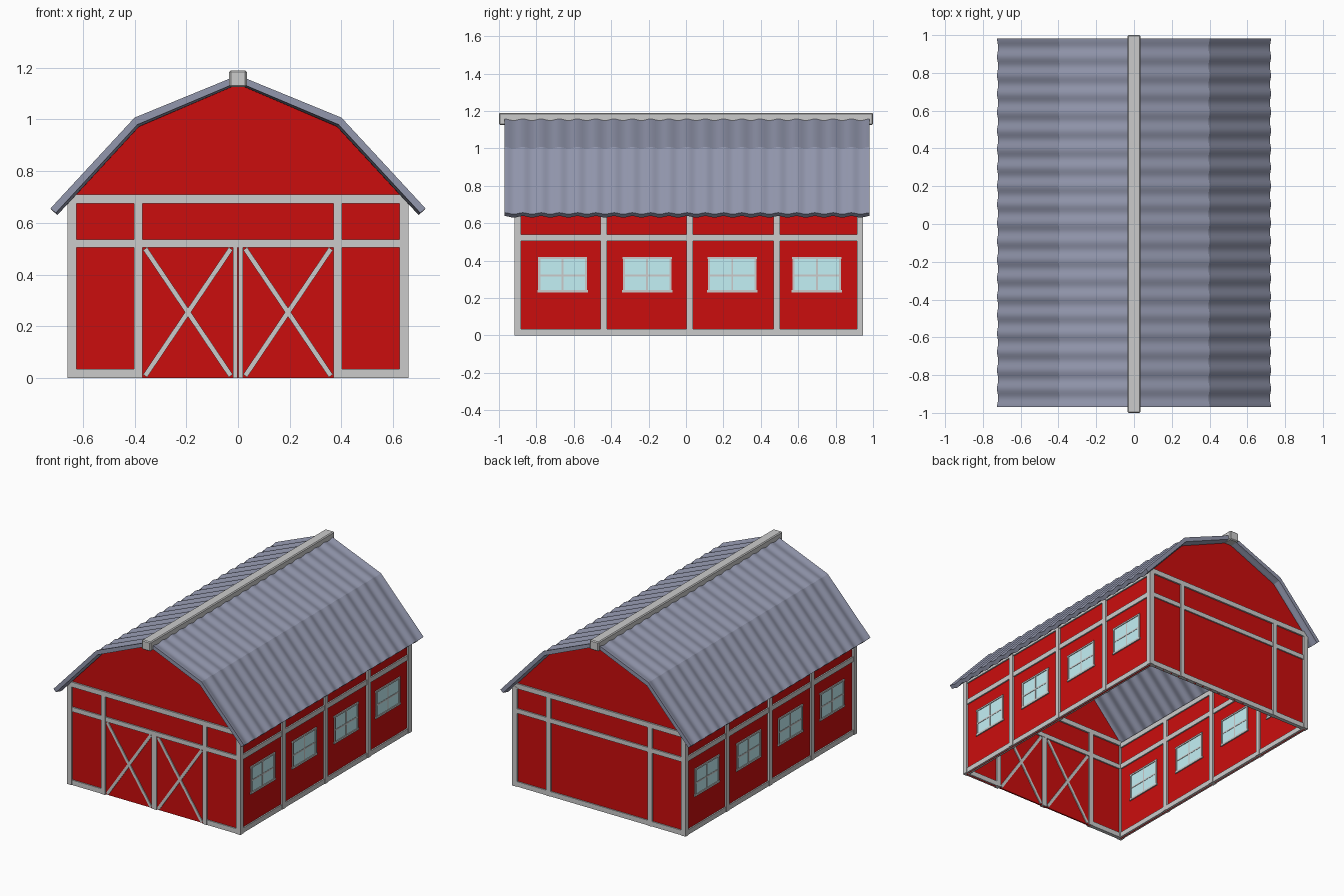
import bpy, bmesh, math
from mathutils import Matrix, Vector

if "Cube" in bpy.data.objects:
    bpy.data.objects.remove(bpy.data.objects["Cube"])


def material(name, rgb):
    m = bpy.data.materials.new(name)
    m.diffuse_color = (*rgb, 1)
    m.use_nodes = True
    m.node_tree.nodes["Principled BSDF"].inputs["Base Color"].default_value = m.diffuse_color
    return m


RED = material("red_paint", (0.6, 0.004, 0.004))
ROOF = material("blue_grey_metal", (0.29, 0.31, 0.42))
GLASS = material("pale_glass", (0.55, 0.88, 0.92))


def finish(name, bm, mat=None):
    bmesh.ops.recalc_face_normals(bm, faces=bm.faces)
    me = bpy.data.meshes.new(name)
    bm.to_mesh(me)
    bm.free()
    ob = bpy.data.objects.new(name, me)
    bpy.context.collection.objects.link(ob)
    if mat:
        me.materials.append(mat)
    return ob


def boxes(name, items, mat=None, mirror=False):
    """One object from (x0, x1, y0, y1, z0, z1) boxes, optionally mirrored in x."""
    bm = bmesh.new()
    for x0, x1, y0, y1, z0, z1 in items:
        for s in ((1, -1) if mirror else (1,)):
            c = Vector((s * (x0 + x1) / 2, (y0 + y1) / 2, (z0 + z1) / 2))
            size = (x1 - x0, y1 - y0, z1 - z0, 1)
            bmesh.ops.create_cube(bm, size=1, matrix=Matrix.Translation(c) @ Matrix.Diagonal(size))
    return finish(name, bm, mat)


YF, YB = -0.90, 0.93           # front and back wall planes
XW = 0.642                     # side wall plane
POSTS = [YF, -0.44, 0.02, 0.485, YB]

# red walls, open underneath
boxes("side_walls", [(XW - 0.005, XW + 0.005, YF, YB, 0, 0.70)], RED, True)
half = [(XW, 0), (XW, 0.70), (0.387, 0.985), (0, 1.148)]
outline = half + [(-x, z) for x, z in reversed(half[:-1])]
for name, y in (("front_wall", YF), ("back_wall", YB)):
    bm = bmesh.new()
    f = bm.faces.new([bm.verts.new((x, y - 0.005, z)) for x, z in outline])
    r = bmesh.ops.extrude_face_region(bm, geom=[f])
    bmesh.ops.translate(bm, vec=(0, 0.01, 0), verts=[v for v in r["geom"] if isinstance(v, bmesh.types.BMVert)])
    finish(name, bm, RED)

# side framing
boxes("side_posts", [(0.625, 0.66, y - 0.017, y + 0.017, 0, 0.685) for y in POSTS], None, True)
boxes("side_rails", [(0.628, 0.656, YF, YB, z, z + 0.034) for z in (0, 0.505, 0.66)], None, True)

# end framing, front bottom rail stops at the door
for name, y, inner in (("front", YF, 0.4), ("back", YB, 0.0)):
    boxes(name + "_posts", [(0.37, 0.402, y - 0.016, y + 0.016, 0, 0.675)], None, True)
    boxes(name + "_bottom_rail", [(inner, 0.625, y - 0.013, y + 0.013, 0, 0.034)], None, True)
    boxes(name + "_beams", [(-0.625, 0.625, y - 0.014, y + 0.014, 0.505, 0.536),
                            (-0.655, 0.655, y - 0.016, y + 0.016, 0.675, 0.709)])

# double door: centre stiles and crossed braces
boxes("door_stiles", [(0.001, 0.019, YF - 0.013, YF + 0.013, 0, 0.505)], None, True)
bm = bmesh.new()
for s in (1, -1):
    for a, b in ((0.025, 0.362), (0.362, 0.025)):
        d = Vector((s * (b - a), 0, 0.5))
        rot = Matrix.Rotation(math.atan2(d.x, d.z), 4, 'Y')
        mid = Vector((s * (a + b) / 2, YF, 0.254))
        bmesh.ops.create_cube(bm, size=1, matrix=Matrix.Translation(mid) @ rot
                              @ Matrix.Diagonal((0.019, 0.022, d.length - 0.01, 1)))
finish("door_braces", bm)

# windows in both side walls
frames, panes = [], []
z0, z1, w, t = 0.235, 0.415, 0.13, 0.011
for c in (-0.66, -0.208, 0.247, 0.70):
    x = (XW - 0.013, XW + 0.013)
    bar = (XW - 0.010, XW + 0.010)
    panes.append((XW - 0.008, XW + 0.008, c - w, c + w, z0, z1))
    for y in (c - w, c + w - t):
        frames.append((*x, y, y + t, z0, z1))
    frames.append((*x, c - w - 0.005, c + w + 0.005, z0 - 0.005, z0 + 0.008))
    frames.append((*x, c - w - 0.002, c + w + 0.002, z1 - 0.006, z1 + 0.005))
    frames.append((*bar, c - 0.005, c + 0.005, z0, z1))
    frames.append((*bar, c - w, c + w, 0.315, 0.325))
boxes("window_frames", frames, None, True)
boxes("window_panes", panes, GLASS, True)

# corrugated gambrel roof: closed profile swept along y with a ripple
outer = [(0.722, 0.652), (0.397, 1.003), (0, 1.167)]
inner = [(0.702, 0.634), (0.386, 0.976), (0, 1.140)]
ring = (outer + [(-x, z) for x, z in reversed(outer[:-1])]
        + [(-x, z) for x, z in inner[:-1]] + inner[::-1])
waves, per = 20, 8
bm = bmesh.new()
rows = []
for i in range(waves * per + 1):
    y = -0.97 + 1.952 * i / (waves * per)
    d = 0.004 * math.cos(2 * math.pi * i / per)
    rows.append([bm.verts.new((x + d * 0.8 * ((x > 0) - (x < 0)), y, z + d)) for x, z in ring])
n = len(ring)
for a, b in zip(rows, rows[1:]):
    for j in range(n):
        k = (j + 1) % n
        bm.faces.new((a[j], a[k], b[k], b[j]))
bm.faces.new(rows[0])
bm.faces.new(rows[-1])
roof = finish("corrugated_roof", bm, ROOF)
bpy.context.view_layer.objects.active = roof
roof.select_set(True)
bpy.ops.object.shade_smooth_by_angle(angle=math.radians(20))

# ridge beam with softened edges
ridge = boxes("ridge_beam", [(-0.034, 0.034, -1, 1, 1.125, 1.19)])
bev = ridge.modifiers.new("soft_edges", 'BEVEL')
bev.width = 0.006
bev.segments = 1
